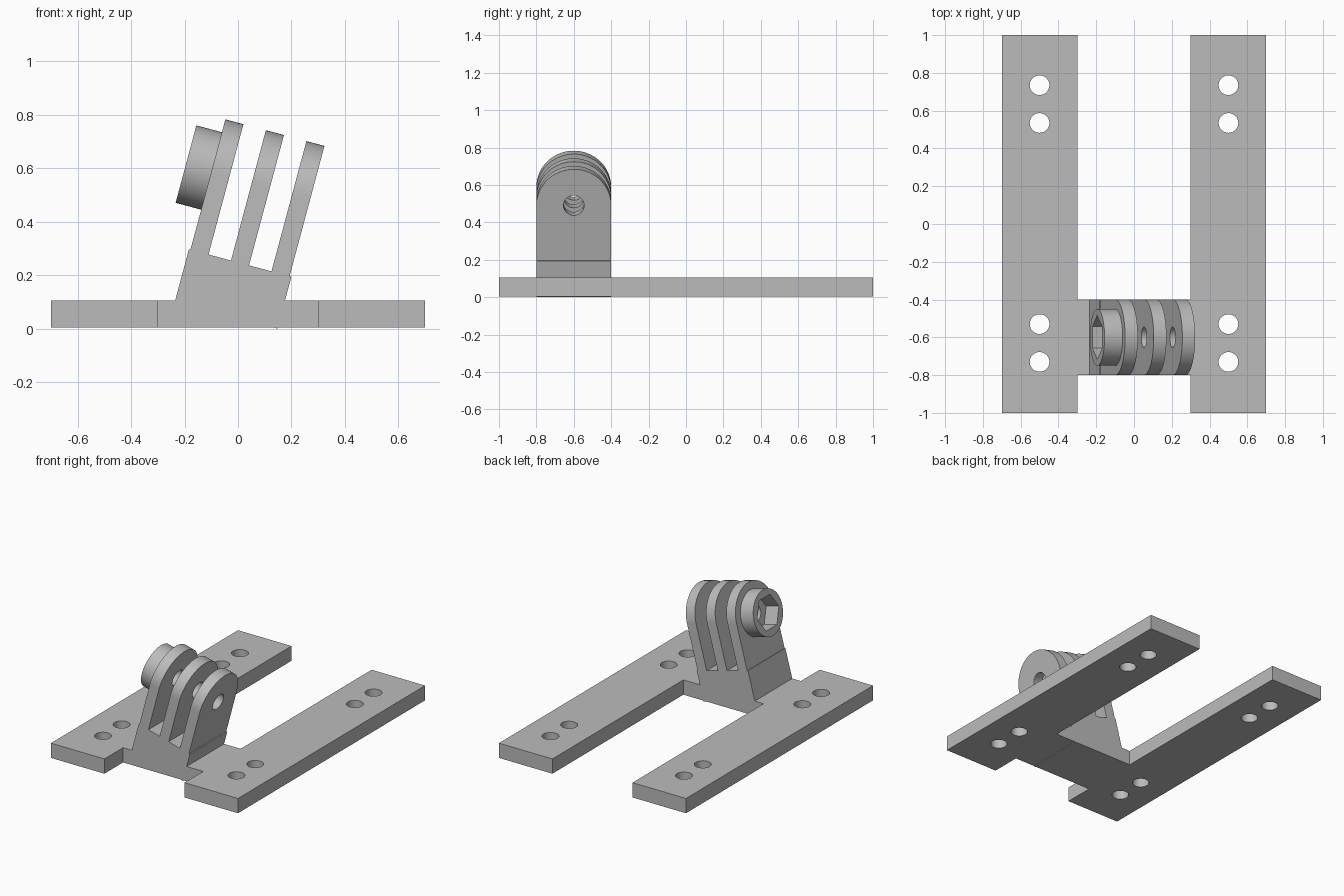
import bpy
import bmesh
from math import cos, sin, pi, radians
from mathutils import Matrix, Vector

cube = bpy.data.objects.get("Cube")
if cube:
    bpy.data.objects.remove(cube, do_unlink=True)

GREY = (0.5, 0.5, 0.5, 1)
grey = bpy.data.materials.new("plain grey")
grey.use_nodes = True
grey.diffuse_color = GREY
grey.node_tree.nodes["Principled BSDF"].inputs["Base Color"].default_value = GREY


def arc(cx, cy, r, sides=64, start=0, sweep=2 * pi):
    """Points on a circle, or on part of one."""
    count = sides if sweep == 2 * pi else sides + 1
    return [(cx + r * cos(start + sweep * i / sides),
             cy + r * sin(start + sweep * i / sides)) for i in range(count)]


def rect(x0, x1, y0, y1):
    return [(x0, y0), (x1, y0), (x1, y1), (x0, y1)]


def plate(name, loops, low, high, frame=Matrix()):
    """Extrude an outline with holes from low to high along the frame's z."""
    curve = bpy.data.curves.new(name, "CURVE")
    curve.dimensions = "2D"
    curve.fill_mode = "BOTH"
    curve.extrude = (high - low) / 2
    for loop in loops:
        spline = curve.splines.new("POLY")
        spline.points.add(len(loop) - 1)
        for point, (x, y) in zip(spline.points, loop):
            point.co = (x, y, 0, 1)
        spline.use_cyclic_u = True
    temp = bpy.data.objects.new(name + " outline", curve)
    bpy.context.collection.objects.link(temp)
    graph = bpy.context.evaluated_depsgraph_get()
    mesh = bpy.data.meshes.new_from_object(temp.evaluated_get(graph))
    bpy.data.objects.remove(temp, do_unlink=True)
    bpy.data.curves.remove(curve)

    # Weld caps to walls and move into place
    bm = bmesh.new()
    bm.from_mesh(mesh)
    bmesh.ops.remove_doubles(bm, verts=bm.verts, dist=0.0001)
    bmesh.ops.recalc_face_normals(bm, faces=bm.faces)
    bm.transform(frame @ Matrix.Translation((0, 0, (low + high) / 2)))
    bm.to_mesh(mesh)
    bm.free()
    mesh.name = name
    mesh.materials.clear()
    mesh.materials.append(grey)
    mesh.shade_smooth()
    mesh.set_sharp_from_angle(angle=radians(30))
    obj = bpy.data.objects.new(name, mesh)
    bpy.context.collection.objects.link(obj)
    return obj


# Base: two drilled rails joined by a bridge
BOTTOM, TOP = 0.005, 0.105
for side, name in ((1, "left_rail"), (-1, "right_rail")):
    cx = 0.5 * side
    holes = [arc(cx, y, 0.052) for y in (0.735, 0.535, -0.53, -0.73)]
    plate(name, [rect(cx - 0.2, cx + 0.2, -1, 1)] + holes, BOTTOM, TOP)
plate("bridge", [rect(-0.3, 0.3, -0.8, -0.4)], BOTTOM, TOP)

# Tilted frame at the pin axis: x across, y up the prongs, z along the pin
tilt = radians(15)
across = Vector((0, 1, 0))
up = Vector((sin(tilt), 0, cos(tilt)))
pin = Vector((cos(tilt), 0, -sin(tilt)))
mount = Matrix((across, up, pin)).transposed().to_4x4()
mount.translation = (-0.099, -0.6, 0.59)

plate("mount_block", [rect(-0.2, 0.2, -0.506, -0.305)], -0.006, 0.391, mount)

# Three round-topped prongs with a pin hole
prong = [(-0.2, -0.31), (0.2, -0.31)] + arc(0, 0, 0.2, 40, 0, pi)
for i, start in enumerate((0, 0.157, 0.314)):
    plate(f"prong_{i + 1}", [prong, arc(0, 0, 0.055, 40)],
          start, start + 0.07, mount)

# Round boss with a hexagonal nut pocket
plate("nut_boss", [arc(0, 0, 0.15), arc(0, 0, 0.115, 6)], -0.099, 0.0, mount)
